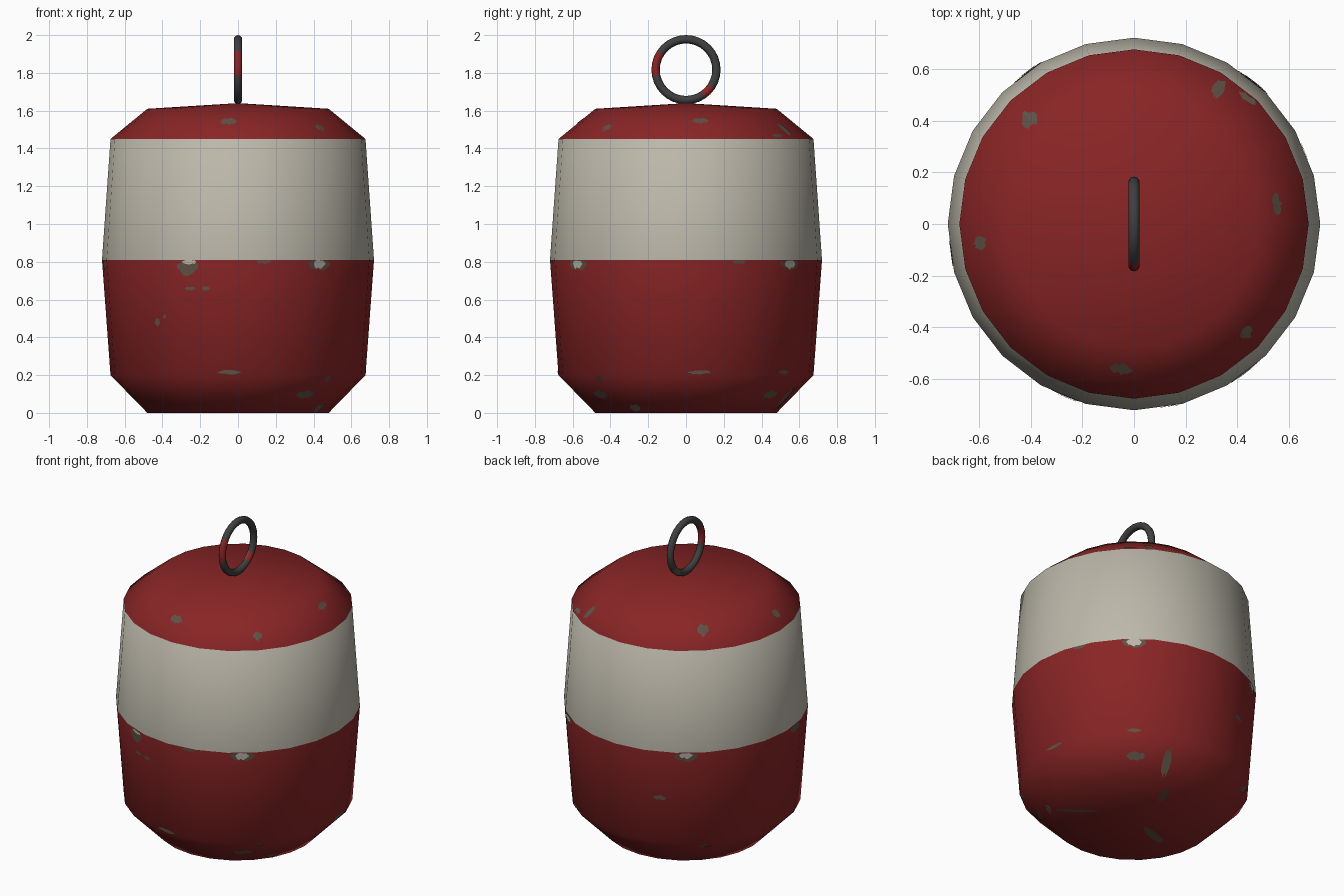
import bpy, bmesh, math, random
from mathutils import Vector

if "Cube" in bpy.data.objects:
    bpy.data.objects.remove(bpy.data.objects["Cube"])

random.seed(4)
SIDES = 24
PROFILE = [(0.48, 0.0), (0.675, 0.2), (0.72, 0.81), (0.675, 1.45), (0.48, 1.61)]
APEX = 1.64


def material(name, rgb):
    m = bpy.data.materials.new(name)
    m.diffuse_color = (*rgb, 1)
    m.use_nodes = True
    m.node_tree.nodes["Principled BSDF"].inputs["Base Color"].default_value = m.diffuse_color
    return m


RED = material("red paint", (0.25, 0.018, 0.019))
WHITE = material("off white paint", (0.50, 0.475, 0.40))
METAL = material("dark iron", (0.05, 0.05, 0.052))
WORN = material("worn brown metal", (0.115, 0.085, 0.062))


def finish(bm, name, mats):
    me = bpy.data.meshes.new(name)
    bm.to_mesh(me)
    bm.free()
    for m in mats:
        me.materials.append(m)
    ob = bpy.data.objects.new(name, me)
    bpy.context.collection.objects.link(ob)
    return ob


# Buoy body: lathed profile with a white band on the upper half
bm = bmesh.new()
rings = []
for r, z in PROFILE:
    rings.append([bm.verts.new((r * math.cos(math.tau * i / SIDES),
                                r * math.sin(math.tau * i / SIDES), z)) for i in range(SIDES)])
for k, (a, b) in enumerate(zip(rings, rings[1:])):
    for i in range(SIDES):
        j = (i + 1) % SIDES
        f = bm.faces.new((a[i], a[j], b[j], b[i]))
        f.material_index = 1 if k == 2 else 0
top = bm.verts.new((0, 0, APEX))
for i in range(SIDES):
    bm.faces.new((rings[-1][i], rings[-1][(i + 1) % SIDES], top))
bm.faces.new(rings[0][::-1])
for f in bm.faces:
    f.smooth = True
finish(bm, "buoy_body", [RED, WHITE])

# Lifting ring: torus standing in the YZ plane, with leftover paint on two arcs
bm = bmesh.new()
N, M, R, r = 32, 10, 0.161, 0.022
grid = []
for i in range(N):
    a = math.tau * i / N
    grid.append([bm.verts.new((r * math.sin(math.tau * j / M),
                               (R + r * math.cos(math.tau * j / M)) * math.cos(a),
                               1.817 + (R + r * math.cos(math.tau * j / M)) * math.sin(a)))
                 for j in range(M)])
for i in range(N):
    deg = 360 * (i + 0.5) / N
    for j in range(M):
        i2, j2 = (i + 1) % N, (j + 1) % M
        f = bm.faces.new((grid[i][j], grid[i2][j], grid[i2][j2], grid[i][j2]))
        f.smooth = True
        if 145 < deg < 188:
            f.material_index = 1
        elif 303 < deg < 330:
            f.material_index = 1 if j < M / 2 else 2
bmesh.ops.recalc_face_normals(bm, faces=bm.faces)
finish(bm, "lifting_ring", [METAL, RED, WORN])


# Paint chips: thin irregular flakes that follow the faceted body
def surface(az, z, lift):
    for (r0, z0), (r1, z1) in zip(PROFILE, PROFILE[1:]):
        if z <= z1:
            break
    rad = r0 + (r1 - r0) * (z - z0) / (z1 - z0)
    n = Vector((z1 - z0, r0 - r1)).normalized()
    rad = rad * math.cos(math.radians(7.5)) / math.cos(math.radians(az % 15 - 7.5))
    rad += n.x * lift
    a = math.radians(az)
    return (rad * math.cos(a), rad * math.sin(a), max(z + n.y * lift, 0))


def chip(bm, az, z, w, h, zmin, zmax, lift):
    half = math.degrees(w / 2 / 0.65)
    cols = [az + half * t / 4 for t in range(-4, 5)]
    cols += [15 * k for k in range(-30, 31) if abs(15 * k - az) < half]
    prev = None
    for c in sorted(set(cols)):
        e = h / 2 * math.sqrt(max(0.03, 1 - ((c - az) / half) ** 2))
        lo = max(zmin, z - e * random.uniform(0.6, 1.3))
        hi = max(lo + 0.002, min(zmax, z + e * random.uniform(0.6, 1.3)))
        cur = [bm.verts.new(surface(c, v, lift)) for v in (lo, hi)]
        if prev:
            bm.faces.new((prev[0], cur[0], cur[1], prev[1]))
        prev = cur


# azimuth, height, width, tall
WORN_TOP = [(135, 1.535, .08, .05), (58, 1.50, .05, .06), (8, 1.545, .10, .03),
            (187, 1.51, .06, .04), (-95, 1.54, .10, .03), (-44, 1.51, .06, .04),
            (48, 1.465, .08, .02)]
WORN_SIDE = [(-112, .775, .11, .08), (-53, .79, .13, .06), (50, .79, .13, .06),
             (-79, .80, .07, .02), (23, .80, .07, .02), (125, .785, .12, .07),
             (189, .785, .10, .05), (-111, .66, .06, .02), (-104, .66, .04, .02),
             (-128, .48, .03, .04), (-124, .51, .02, .02), (112, .50, .07, .03),
             (-94, .215, .12, .02), (6, .215, .12, .02), (50, .215, .08, .02)]
WORN_LOW = [(-52, .10, .12, .04), (51, .10, .12, .04), (-32, .03, .08, .04),
            (70, .08, .06, .12), (135, .17, .07, .03), (-44, .18, .04, .03),
            (190, .10, .10, .04)]
bm = bmesh.new()
for items, lo, hi in ((WORN_TOP, 1.452, 1.608), (WORN_SIDE, .202, .808), (WORN_LOW, .002, .198)):
    for c in items:
        chip(bm, *c, lo, hi, 0.003)

# Scrapes on the flat underside: centre x, y, direction, length, width
for x, y, d, ln, w in ((.33, -.14, 143, .26, .03), (-.21, -.07, 20, .22, .06), (.05, .33, 70, .16, .04)):
    u = Vector((math.cos(math.radians(d)), math.sin(math.radians(d))))
    v = Vector((-u.y, u.x))
    pts = [Vector((x, y)) + u * ln / 2 * math.cos(t) * random.uniform(.8, 1.1)
           + v * w / 2 * math.sin(t) for t in (math.tau * k / 10 for k in range(10))]
    bm.faces.new([bm.verts.new((p.x, p.y, -0.002)) for p in reversed(pts)])
finish(bm, "paint_chips", [WORN])

# White paint spilling below the band inside the larger chips
bm = bmesh.new()
for c in ((-111, .80, .07, .03), (-53, .79, .07, .05), (50, .79, .08, .05), (125, .795, .07, .04)):
    chip(bm, *c, .202, .809, 0.006)
finish(bm, "white_paint_spill", [WHITE])
